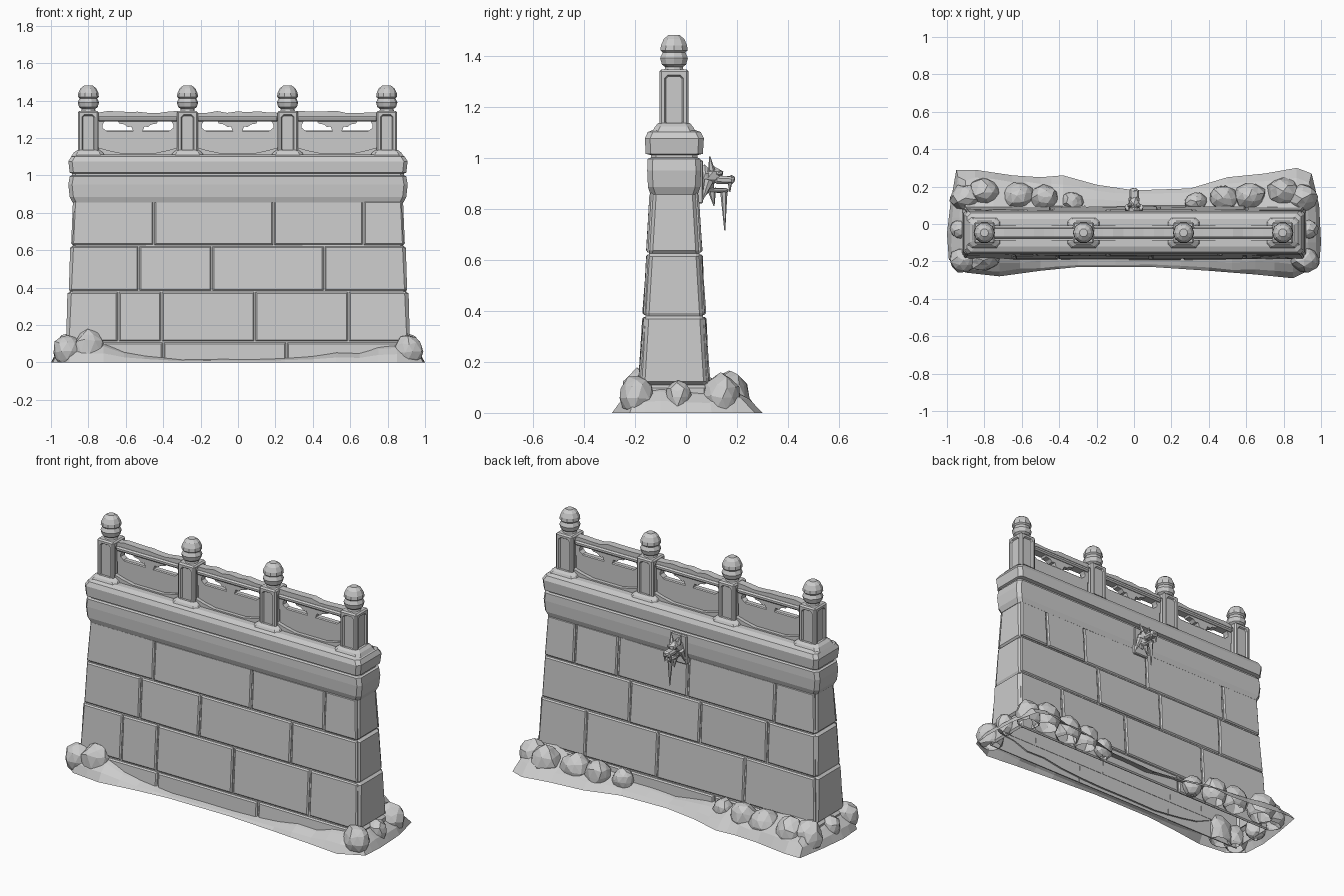
import bpy, bmesh, math, random
from mathutils import Vector, Matrix

random.seed(4)
cube = bpy.data.objects.get("Cube")
if cube:
    bpy.data.objects.remove(cube)

stone = bpy.data.materials.new("pale_stone")
stone.use_nodes = True
COLOUR = (0.6, 0.6, 0.6, 1)
stone.diffuse_color = COLOUR
stone.node_tree.nodes["Principled BSDF"].inputs["Base Color"].default_value = COLOUR

RAIL_Y = -0.047
POSTS = (-0.8, -0.27, 0.265, 0.795)


def finish(name, bm, smooth=False):
    bmesh.ops.recalc_face_normals(bm, faces=bm.faces)
    mesh = bpy.data.meshes.new(name)
    bm.to_mesh(mesh)
    bm.free()
    mesh.materials.append(stone)
    obj = bpy.data.objects.new(name, mesh)
    bpy.context.collection.objects.link(obj)
    if smooth:
        bpy.context.view_layer.objects.active = obj
        bpy.ops.object.select_all(action='DESELECT')
        obj.select_set(True)
        bpy.ops.object.shade_smooth_by_angle(angle=math.radians(35))
    return obj


def jitter(bm, amount):
    for v in bm.verts:
        v.co += Vector([random.uniform(-amount, amount) for _ in range(3)])


def loft(name, rings, cap_bottom=True, cap_top=True, closed=False, smooth=False):
    """Bridge rings of equal point count."""
    bm = bmesh.new()
    loops = [[bm.verts.new(p) for p in ring] for ring in rings]
    n = len(loops[0])
    for a, b in zip(loops, loops[1:]):
        for i in range(n):
            j = (i + 1) % n
            bm.faces.new((a[i], a[j], b[j], b[i]))
    if cap_bottom:
        bm.faces.new(loops[0])
    if cap_top:
        bm.faces.new(loops[-1])
    return finish(name, bm, smooth)


def rect(hx, y0, y1, z, cut=0.0):
    """Rectangle ring with chamfered corners."""
    c = cut
    return [(-hx + c, y0, z), (hx - c, y0, z), (hx, y0 + c, z), (hx, y1 - c, z),
            (hx - c, y1, z), (-hx + c, y1, z), (-hx, y1 - c, z), (-hx, y0 + c, z)]


def box(name, lo, hi, bevel=0.005, rough=0.0):
    bm = bmesh.new()
    bmesh.ops.create_cube(bm, size=1)
    for v in bm.verts:
        v.co = [lo[i] + (v.co[i] + 0.5) * (hi[i] - lo[i]) for i in range(3)]
    jitter(bm, rough)
    bmesh.ops.bevel(bm, geom=bm.edges[:], offset=bevel, segments=1, affect='EDGES')
    return finish(name, bm)


def extrude_profile(name, pts, y0, y1):
    """Extrude an x-z outline along y."""
    return loft(name, [[(x, y, z) for x, z in pts] for y in (y0, y1)])


# Wall taper: half length, front y, back y at a height
def wall(z):
    t = z / 0.87
    return 0.925 - 0.04 * t, -0.192 + 0.052 * t, 0.1 - 0.052 * t


# Wall core with a groove between courses, open underneath
COURSES = (0, 0.11, 0.38, 0.625, 0.865)
rings = []
for low, high in zip(COURSES, COURSES[1:]):
    for z, inset in ((low, 0.012), (low + 0.012, 0), (high - 0.012, 0), (high, 0.012)):
        hx, y0, y1 = wall(z)
        hx += random.uniform(-0.005, 0.005)
        rings.append(rect(hx - inset, y0 + 0.01, y1 - 0.01, z, 0.014))
loft("wall_core", rings, cap_bottom=False)

# Facing blocks, front and back
FRONT_JOINTS = ((-0.4, 0.26), (-0.64, -0.41, 0.09, 0.59), (-0.53, -0.14, 0.46), (-0.45, 0.19, 0.67))
BACK_JOINTS = ((-0.25, 0.3), (-0.44, 0.13, 0.6), (-0.58, -0.14, 0.32), (-0.62, -0.05, 0.41, 0.69))


def block(name, x0, x1, z0, z1, side):
    bm = bmesh.new()
    bmesh.ops.create_cube(bm, size=1)
    outer = []
    for v in bm.verts:
        z = z1 - 0.004 if v.co.z > 0 else z0 + (0.004 if z0 else 0)
        hx, front, back = wall(z)
        x = x0 + 0.004 if v.co.x < 0 else x1 - 0.004
        x = max(-hx + 0.01, min(hx - 0.01, x))
        face = front if side < 0 else back
        out = v.co.y * side > 0
        wobble = random.uniform(-0.004, 0.003) * side if out else -0.012 * side
        v.co = (x, face + wobble, z)
        if out:
            outer.append(v)
    edges = [e for e in bm.edges if e.verts[0] in outer and e.verts[1] in outer]
    bmesh.ops.bevel(bm, geom=edges, offset=0.007, segments=1, affect='EDGES')
    finish(name, bm)


for side, label, layout in ((-1, "front", FRONT_JOINTS), (1, "back", BACK_JOINTS)):
    for row, joints in enumerate(layout):
        ends = (-1, *joints, 1)
        for x0, x1 in zip(ends, ends[1:]):
            block(f"{label}_block", x0, x1, COURSES[row], COURSES[row + 1], side)

# Cornice: heavy band, groove, rounded coping slab
CORNICE = ((0.885, -0.139, 0.046, 0.855), (0.9, -0.149, 0.056, 0.885), (0.907, -0.152, 0.059, 0.95),
           (0.9, -0.15, 0.057, 0.995), (0.888, -0.137, 0.045, 1.0), (0.888, -0.137, 0.045, 1.01),
           (0.9, -0.158, 0.066, 1.015), (0.907, -0.161, 0.07, 1.075), (0.892, -0.15, 0.058, 1.1),
           (0.865, -0.12, 0.026, 1.112))
loft("cornice", [rect(hx, a, b, z, 0.02) for hx, a, b, z in CORNICE])


# Posts with recessed panels, flared feet and bud finials
def post(x):
    bm = bmesh.new()
    bmesh.ops.create_cube(bm, size=1)
    for v in bm.verts:
        v.co = (x + v.co.x * 0.11, RAIL_Y + v.co.y * 0.115, 1.225 + v.co.z * 0.24)
    bmesh.ops.bevel(bm, geom=bm.edges[:], offset=0.008, segments=1, affect='EDGES')
    sides = [f for f in bm.faces if abs(f.normal.z) < 0.1 and f.calc_area() > 0.01]
    bmesh.ops.inset_individual(bm, faces=sides, thickness=0.018)
    for f in sides:
        cut = bmesh.ops.bevel(bm, geom=f.verts[:], offset=0.012, affect='VERTICES')
    panels = [f for f in bm.faces if len(f.verts) == 8 and abs(f.normal.z) < 0.1]
    bmesh.ops.inset_individual(bm, faces=panels, thickness=0.006, depth=-0.009)
    finish("post", bm)

    foot = []
    for w, d, z in ((0.092, 0.085, 1.1), (0.078, 0.074, 1.122), (0.06, 0.062, 1.135)):
        foot.append([(x + px, y, z) for px, y, z in rect(w, RAIL_Y - d, RAIL_Y + d, z, 0.02)])
    loft("post_foot", foot)

    bud = ((0.04, 1.34), (0.036, 1.355), (0.05, 1.365), (0.057, 1.39), (0.047, 1.412),
           (0.056, 1.42), (0.054, 1.44), (0.042, 1.465), (0.022, 1.481))
    loft("post_finial", [[(x + r * math.cos(math.tau * k / 10), RAIL_Y + r * math.sin(math.tau * k / 10), z)
                          for k in range(10)] for r, z in bud])


for x in POSTS:
    post(x)

# Balustrade bays: panel, sill, rail, stiles and cloud bracket
for a, b in zip(POSTS, POSTS[1:]):
    left, right, mid = a + 0.05, b - 0.05, (a + b) / 2
    box("panel", (left, RAIL_Y - 0.018, 1.1), (right, RAIL_Y + 0.018, 1.24))
    sill = [(left, 1.1), (right, 1.1), (right, 1.15), (right - 0.05, 1.135),
            (right - 0.12, 1.12), (left + 0.12, 1.12), (left + 0.05, 1.135), (left, 1.15)]
    extrude_profile("sill", sill, RAIL_Y - 0.04, RAIL_Y + 0.04)
    top = [(right + (left - right) * k / 8, 1.338 + random.uniform(-0.006, 0.007)) for k in range(9)]
    extrude_profile("rail", [(left, 1.305), (right, 1.305)] + top, RAIL_Y - 0.022, RAIL_Y + 0.022)
    box("rail_moulding", (left, RAIL_Y - 0.032, 1.288), (right, RAIL_Y + 0.032, 1.315), 0.008)
    for x, s in ((left, 1), (right, -1)):
        extrude_profile("stile", [(x, 1.22), (x + s * 0.05, 1.235), (x + s * 0.025, 1.255),
                                  (x + s * 0.025, 1.27), (x + s * 0.04, 1.295), (x, 1.3)],
                        RAIL_Y - 0.018, RAIL_Y + 0.018)
    half = ((0.11, 1.295), (0.1, 1.277), (0.07, 1.272), (0.055, 1.258), (0.035, 1.262), (0.025, 1.235))
    bracket = [(mid + x, z) for x, z in half] + [(mid - x, z) for x, z in reversed(half)]
    extrude_profile("cloud_bracket", bracket, RAIL_Y - 0.02, RAIL_Y + 0.02)


# Beast head spout on the back
def lump(name, centre, size, rough=0.0, rot=0.0, ground=False):
    bm = bmesh.new()
    bmesh.ops.create_icosphere(bm, subdivisions=2 if ground else 1, radius=1)
    jitter(bm, rough)
    bm.transform(Matrix.Translation(centre) @ Matrix.Rotation(rot, 4, 'Z' if ground else 'X')
                 @ Matrix.Diagonal((*size, 1)))
    if ground:
        bmesh.ops.bisect_plane(bm, geom=bm.verts[:] + bm.edges[:] + bm.faces[:],
                               plane_co=(0, 0, 0), plane_no=(0, 0, -1), clear_outer=True)
    return finish(name, bm)


def spike(name, base, tip, radius):
    base, tip = Vector(base), Vector(tip)
    bm = bmesh.new()
    bmesh.ops.create_cone(bm, cap_ends=True, segments=6, radius1=radius, radius2=0.002, depth=(tip - base).length)
    bm.transform(Matrix.Translation((base + tip) / 2) @ (tip - base).to_track_quat('Z', 'Y').to_matrix().to_4x4())
    finish(name, bm)


box("spout_plate", (-0.05, 0.03, 0.82), (0.05, 0.067, 0.99))
lump("beast_neck", (0, 0.075, 0.91), (0.037, 0.04, 0.06), 0.08)
lump("beast_skull", (0, 0.105, 0.93), (0.034, 0.045, 0.036), 0.08)
box("beast_snout", (-0.024, 0.11, 0.895), (0.024, 0.188, 0.928), 0.009, 0.003)
lump("beast_nose", (0, 0.178, 0.918), (0.026, 0.017, 0.014))
box("beast_jaw", (-0.018, 0.09, 0.862), (0.018, 0.165, 0.882), 0.006, 0.003)
for s in (-1, 1):
    spike("beast_ear", (s * 0.022, 0.1, 0.95), (s * 0.034, 0.093, 1.005), 0.014)
    spike("beast_mane", (s * 0.03, 0.09, 0.91), (s * 0.045, 0.063, 0.83), 0.02)
    lump("beast_brow", (s * 0.02, 0.13, 0.94), (0.012, 0.016, 0.012))
    spike("beast_fang", (s * 0.018, 0.172, 0.9), (s * 0.018, 0.172, 0.865), 0.008)
spike("beast_beard", (0, 0.1, 0.88), (0, 0.11, 0.81), 0.018)
spike("icicle", (0, 0.148, 0.875), (0, 0.152, 0.715), 0.015)

# Ground skirt: outline x, y and the height it climbs on the wall
SKIRT = ((-0.95, 0.29, .12), (-0.85, 0.29, .15), (-0.65, 0.26, .12), (-0.5, 0.25, .1), (-0.38, 0.26, .1),
         (-0.2, 0.21, .07), (0, 0.18, .05), (0.3, 0.19, .06), (0.5, 0.25, .09), (0.7, 0.27, .1),
         (0.87, 0.3, .14), (0.95, 0.27, .14), (0.99, 0.1, .1), (1, -0.1, .1), (0.99, -0.22, .1),
         (0.85, -0.29, .1), (0.65, -0.27, .06), (0.4, -0.25, .04), (0.1, -0.23, .02), (-0.3, -0.23, .02),
         (-0.5, -0.25, .04), (-0.72, -0.28, .1), (-0.9, -0.26, .12), (-0.99, -0.19, .1), (-1, -0.05, .1),
         (-0.98, 0.12, .1))
ground, shoulder, crest, inner = [], [], [], []
for i, (x, y, h) in enumerate(SKIRT):
    nx, ny, nh = SKIRT[(i + 1) % len(SKIRT)]
    for t in (0, 0.5):
        p = Vector((x + (nx - x) * t, y + (ny - y) * t, 0))
        q = Vector((max(-0.9, min(0.9, p.x)), max(-0.17, min(0.08, p.y)), 0))
        top = (h + (nh - h) * t) * random.uniform(0.85, 1.15)
        for ring, blend, rise in ((ground, 0, 0), (shoulder, 0.22, 0.45), (crest, 0.65, 0.8), (inner, 1, 1)):
            r = p.lerp(q, blend + (random.uniform(-0.06, 0.06) if 0 < blend < 1 else 0))
            ring.append((r.x, r.y, top * rise))
loft("ground_skirt", [ground, shoulder, crest, inner], False, False)

# Boulders piled at the corners and along the back
for s in (-1, 1):
    for x, y, r in ((0.9, 0.14, 0.085), (0.91, -0.19, 0.08), (0.93, -0.03, 0.06), (0.8, 0.17, 0.09),
                    (0.62, 0.15, 0.085), (0.48, 0.14, 0.08), (0.33, 0.12, 0.06)):
        lump("boulder", (s * x, y, 0.06), (r, r * 0.85, r * 1.1), 0.08, random.uniform(-0.4, 0.4), True)
lump("front_left_boulder", (-0.8, -0.19, 0.06), (0.09, 0.06, 0.11), 0.08, 0.2, True)
